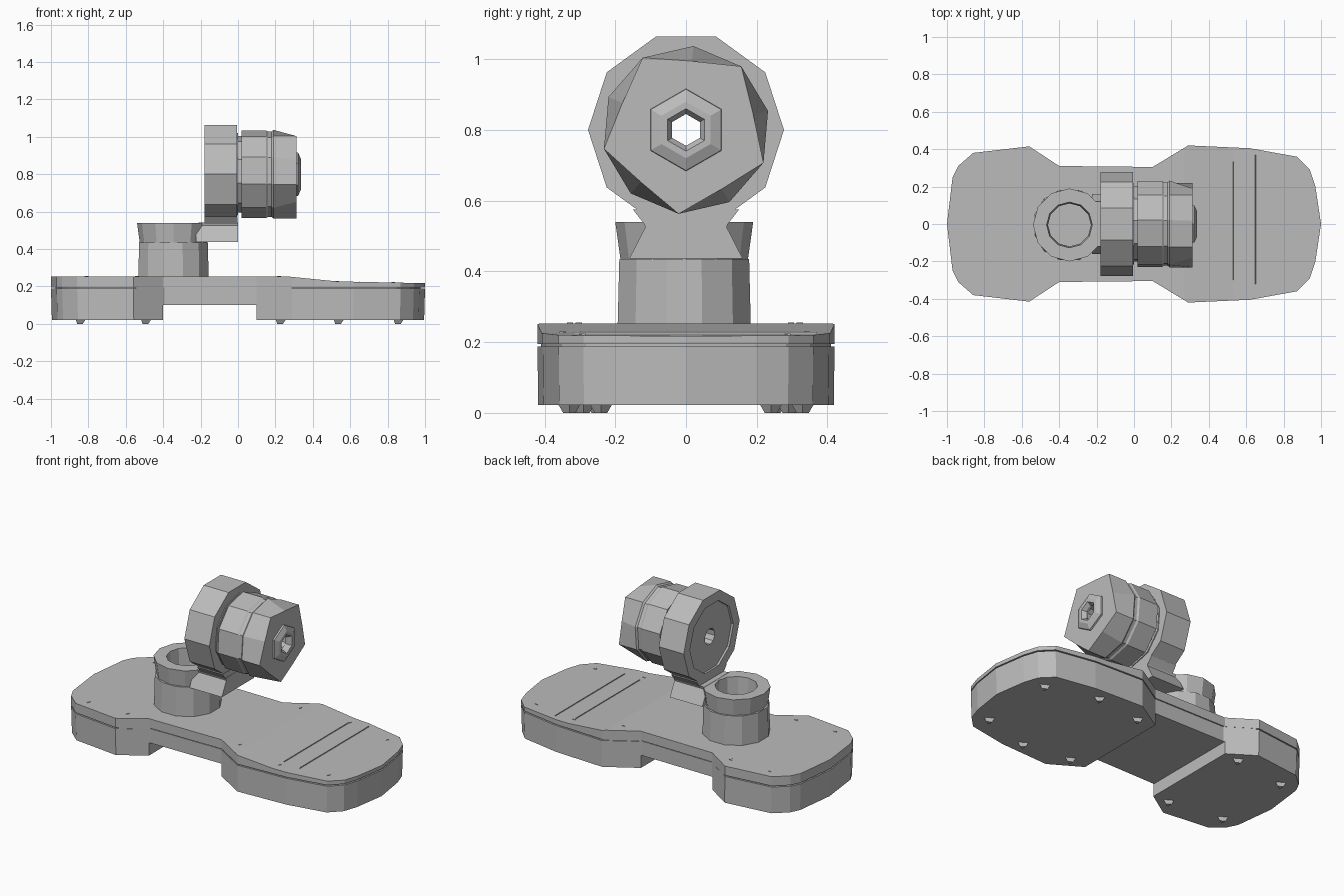
import bpy, bmesh
from math import cos, sin, radians, pi
from mathutils import Vector

cube = bpy.data.objects.get("Cube")
if cube:
    bpy.data.objects.remove(cube, do_unlink=True)

grey = bpy.data.materials.new("plain grey")
grey.use_nodes = True
grey.diffuse_color = (0.5, 0.5, 0.5, 1)
grey.node_tree.nodes["Principled BSDF"].inputs["Base Color"].default_value = (0.5, 0.5, 0.5, 1)


def finish(name, bm):
    bmesh.ops.recalc_face_normals(bm, faces=bm.faces[:])
    mesh = bpy.data.meshes.new(name)
    bm.to_mesh(mesh)
    bm.free()
    mesh.materials.append(grey)
    obj = bpy.data.objects.new(name, mesh)
    bpy.context.collection.objects.link(obj)
    return obj


def loft(name, rings, closed=False):
    """Skin equal-sized rings; closed joins the last ring to the first."""
    bm = bmesh.new()
    rows = [[bm.verts.new(p) for p in ring] for ring in rings]
    pairs = list(zip(rows, rows[1:]))
    if closed:
        pairs.append((rows[-1], rows[0]))
    else:
        bm.faces.new(rows[0])
        bm.faces.new(rows[-1])
    n = len(rows[0])
    for a, b in pairs:
        for i in range(n):
            j = (i + 1) % n
            bm.faces.new((a[i], a[j], b[j], b[i]))
    return finish(name, bm)


def ring_x(x, r, n=10, phase=0, valley=1.0, z=0.8):
    """Ring about the head axis; valley scales every second corner."""
    pts = []
    for i in range(n):
        a = radians(phase) + 2 * pi * i / n
        s = r * (valley if i % 2 else 1)
        pts.append((x, s * cos(a), z + s * sin(a)))
    return pts


def ring_z(z, r, n, phase=0, x=-0.345, y=-0.005):
    return [(x + r * cos(radians(phase) + 2 * pi * i / n),
             y + r * sin(radians(phase) + 2 * pi * i / n), z) for i in range(n)]


# Waisted base outline, mirrored across y
half = [(-1, 0), (-.97, .25), (-.94, .31), (-.86, .38), (-.56, .415), (-.4, .31),
        (.1, .305), (.29, .42), (.62, .405), (.87, .36), (.94, .29), (.97, .2), (1, 0)]
outline = half + [(x, -y) for x, y in half[-2:0:-1]]


def slab(name, lo, hi, x_min=-2, x_max=2, scale=1.0, cuts=(), top=None, toe=1.0):
    bm = bmesh.new()
    low = [bm.verts.new((x * scale * toe, y * scale * toe, lo)) for x, y in outline]
    high = [bm.verts.new((x * scale, y * scale, hi)) for x, y in outline]
    bm.faces.new(low[::-1])
    bm.faces.new(high)
    n = len(low)
    for i in range(n):
        j = (i + 1) % n
        bm.faces.new((low[i], low[j], high[j], high[i]))
    for x, side in ((x_min, -1), (x_max, 1)):
        if abs(x) < 1:
            geom = bm.verts[:] + bm.edges[:] + bm.faces[:]
            bmesh.ops.bisect_plane(bm, geom=geom, plane_co=(x, 0, 0), plane_no=(side, 0, 0),
                                   clear_outer=True)
            bmesh.ops.holes_fill(bm, edges=[e for e in bm.edges if e.is_boundary])
    for x in cuts:
        geom = bm.verts[:] + bm.edges[:] + bm.faces[:]
        bmesh.ops.bisect_plane(bm, geom=geom, plane_co=(x, 0, 0), plane_no=(1, 0, 0))
    if top:
        for v in bm.verts:
            if v.co.z > hi - 0.001:
                v.co.z = top(v.co.x)
    return finish(name, bm)


def dip(x):
    """The deck steps down gently toward +x."""
    if x < 0.27:
        return 0.253
    if x < 0.53:
        return 0.253 - (x - 0.27) * 0.1
    return 0.227 - (x - 0.53) * 0.02


# Base: two feet, a raised bridge, a seam and the deck
slab("left_end_foot", 0.022, 0.188, x_max=-0.4, toe=0.995)
slab("right_end_foot", 0.022, 0.188, x_min=0.1, toe=0.995)
slab("bridge", 0.1, 0.19, x_min=-0.42, x_max=0.12, scale=0.985)
slab("seam_core", 0.18, 0.2, scale=0.975)
slab("deck", 0.195, 0.25, cuts=(0.27, 0.4, 0.53, 0.65), top=dip)

# Small screws on the deck and pads under the feet
for sy in (-1, 1):
    for x, y in ((-.81, .325), (-.54, .325), (.22, .3), (.53, .345), (.83, .29)):
        z = dip(x)
        loft("deck_screw", [ring_z(z - .003, .012, 3, 30, x, y * sy),
                            ring_z(z + .003, .012, 3, 30, x, y * sy)])
    for x, y in ((-.85, .25), (-.5, .3), (.22, .29), (.53, .33), (.85, .24)):
        loft("foot_pad", [ring_z(0, .02, 3, 0, x, y * sy), ring_z(.03, .04, 3, 0, x, y * sy)])

# Narrow ridges across the lowered deck
for x, y0, y1 in ((.53, -.3, .34), (.65, -.32, .37)):
    z = dip(x)
    loft("deck_ridge", [[(x - .004, y, z - .004), (x + .004, y, z - .004), (x, y, z + .004)]
                        for y in (y0, y1)])

# Hollow post and the collar that turns on it
loft("post", [ring_z(.24, .195, 12, 15), ring_z(.435, .19, 12, 15),
              ring_z(.435, .12, 12, 15), ring_z(.24, .12, 12, 15)], closed=True)
loft("collar", [ring_z(.433, .18, 12, 0), ring_z(.54, .195, 12, 0),
                ring_z(.54, .122, 12, 0), ring_z(.433, .115, 12, 0)], closed=True)

# Waisted arm from the collar to the head ring
loft("arm", [[(x0, -w, z), (0, -w, z), (0, w, z), (x0, w, z)]
             for z, w, x0 in ((.437, .16, -.225), (.525, .115, -.225), (.541, .12, -.21))])
loft("ring_saddle", [[(-.178, -w, z), (-.002, -w, z), (-.002, w, z), (-.178, w, z)]
                     for z, w in ((.53, .115), (.575, .15))])

# Head ring
loft("head_ring", [ring_x(-.178, .277), ring_x(-.005, .277),
                   ring_x(-.005, .215), ring_x(-.178, .215)], closed=True)

# Motor body: neck, faceted barrel tapering to a five-sided end, open bore
P = 49
loft("motor_body", [ring_x(-.165, .05, phase=P), ring_x(-.165, .222, phase=P),
                    ring_x(.0, .222, phase=P), ring_x(.0, .205, phase=P),
                    ring_x(.02, .205, phase=P), ring_x(.02, .236, phase=P),
                    ring_x(.15, .236, phase=P), ring_x(.16, .229, phase=P),
                    ring_x(.18, .229, phase=P), ring_x(.19, .238, phase=P),
                    ring_x(.312, .238, phase=P, valley=.82),
                    ring_x(.312, .05, phase=P)], closed=True)

# Six-sided hub with a stepped bore
loft("hub", [ring_x(.3, .118, 6, 30), ring_x(.322, .115, 6, 30), ring_x(.337, .08, 6, 30),
             ring_x(.337, .06, 6, 30), ring_x(.315, .045, 6, 30), ring_x(.3, .045, 6, 30)],
     closed=True)
